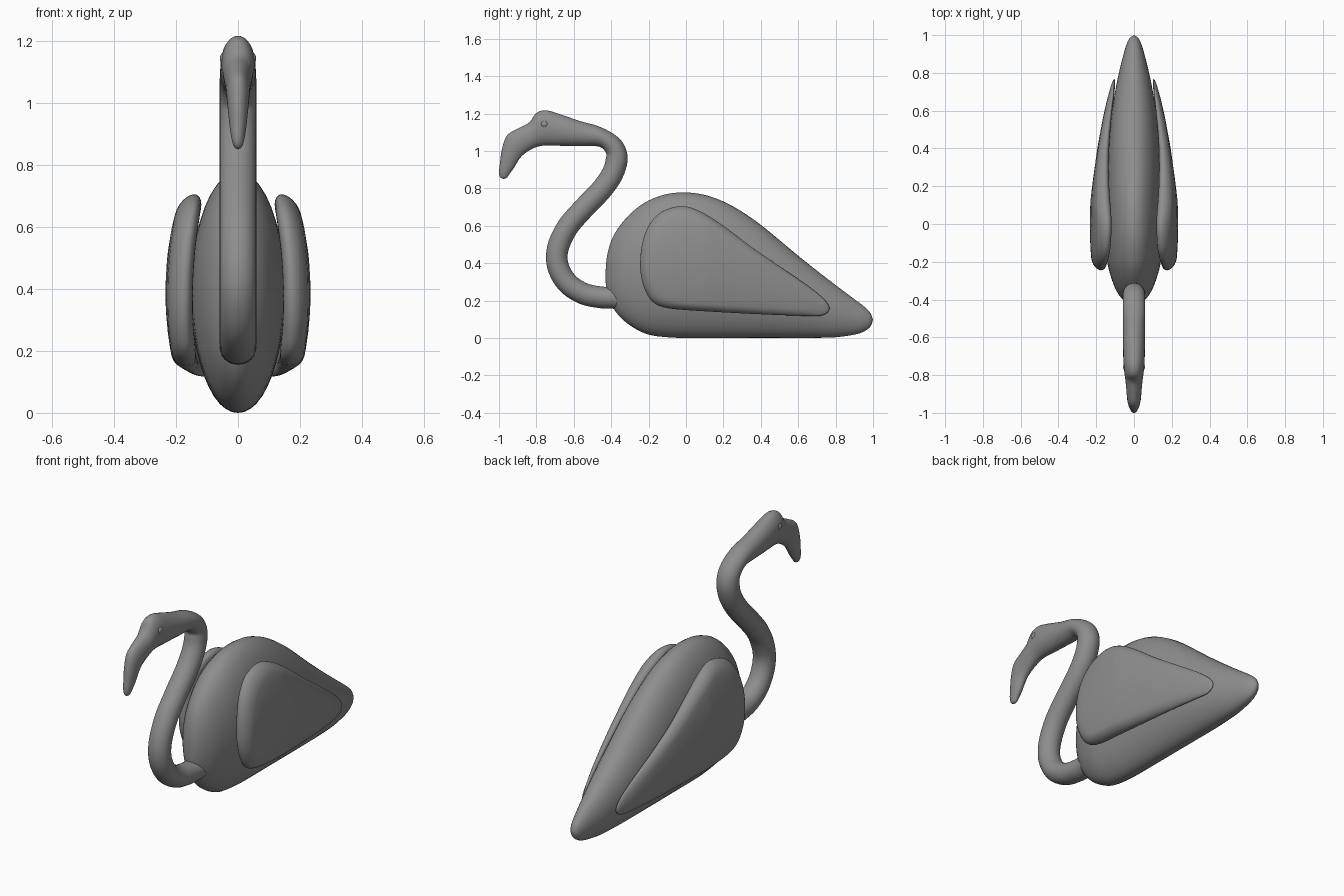
import bpy, bmesh, math

if "Cube" in bpy.data.objects:
    bpy.data.objects.remove(bpy.data.objects["Cube"])

# Dark grey used on every part
grey = bpy.data.materials.new("dark_grey")
grey.diffuse_color = (.27, .27, .27, 1)
grey.use_nodes = True
grey.node_tree.nodes["Principled BSDF"].inputs["Base Color"].default_value = grey.diffuse_color


def spline(pts, n, closed=False):
    """Catmull-Rom subdivision of tuples of any length."""
    out, m = [], len(pts)
    for i in range(m if closed else m - 1):
        ids = [i - 1, i, i + 1, i + 2]
        p = [pts[k % m] if closed else pts[min(max(k, 0), m - 1)] for k in ids]
        for s in range(n):
            t = s / n
            out.append(tuple(0.5 * (2 * b + (c - a) * t + (2 * a - 5 * b + 4 * c - d) * t * t
                                    + (3 * b - a - 3 * c + d) * t ** 3) for a, b, c, d in zip(*p)))
    return out if closed else out + [pts[-1]]


def skin(name, rings):
    """Join rings of points into a closed smooth skin."""
    bm = bmesh.new()
    rows = [[bm.verts.new(p) for p in r] for r in rings]
    n = len(rows[0])
    for a, b in zip(rows, rows[1:]):
        for i in range(n):
            j = (i + 1) % n
            bm.faces.new((a[i], a[j], b[j], b[i]))
    bmesh.ops.remove_doubles(bm, verts=bm.verts, dist=1e-5)
    bmesh.ops.recalc_face_normals(bm, faces=bm.faces)
    me = bpy.data.meshes.new(name)
    bm.to_mesh(me)
    bm.free()
    me.shade_smooth()
    me.materials.append(grey)
    ob = bpy.data.objects.new(name, me)
    bpy.context.collection.objects.link(ob)
    return ob


def ellipses(stations, n=40):
    """Rings from (top y, top z, bottom y, bottom z, half width)."""
    rings = []
    for ty, tz, by, bz, w in stations:
        r = []
        for i in range(n):
            a = 2 * math.pi * i / n
            c = math.cos(a)
            r.append((max(w, 0) * math.sin(a), (ty + by) / 2 + c * (ty - by) / 2,
                      (tz + bz) / 2 + c * (tz - bz) / 2))
        rings.append(r)
    return rings


def mirror(ob):
    ob.modifiers.new("mirror", 'MIRROR')


# Body: y, top z, bottom z, half width
body = spline([(-.43, .33, .33, 0), (-.425, .42, .25, .028), (-.40, .52, .178, .06),
               (-.35, .605, .11, .095), (-.28, .68, .055, .122), (-.2, .735, .018, .142),
               (-.1, .77, .004, .15), (0, .778, 0, .152), (.1, .765, 0, .151),
               (.2, .73, 0, .148), (.3, .675, 0, .143), (.4, .605, 0, .137), (.5, .523, 0, .128),
               (.6, .44, 0, .116), (.7, .36, .001, .1), (.8, .283, .004, .08), (.9, .208, .018, .055),
               (.95, .17, .034, .04), (.985, .135, .06, .023), (1, .097, .097, 0)], 4)
skin("body", ellipses([(y, t, y, b, w) for y, t, b, w in body]))


def body_x(y, z):
    """Slightly flattened half width of the body at a side-view point."""
    for a, b in zip(body, body[1:]):
        if a[0] <= y <= b[0]:
            f = (y - a[0]) / (b[0] - a[0])
            t, bt, w = (a[k] + f * (b[k] - a[k]) for k in (1, 2, 3))
            e = (z - (t + bt) / 2) / ((t - bt) / 2)
            return w * math.sqrt(max(0.02, 1 - .87 * e * e))
    return 0


# Wings: rounded pads that follow the body sides
outline = spline([(-.245, .40), (-.235, .5), (-.2, .6), (-.13, .675), (-.02, .705), (.08, .675),
                  (.2, .6), (.35, .487), (.5, .383), (.65, .28), (.74, .205), (.767, .155),
                  (.735, .123), (.66, .118), (.4, .127), (.1, .143), (-.1, .16), (-.18, .195),
                  (-.22, .26), (-.24, .33)], 4, True)
cy, cz = .12, .36
levels = [0, .25, .5, .7, .82, .87, .91, .945, .97, .988, .997, 1]
rings = []
for side, ss in ((1, levels), (-1, levels[-2::-1])):
    for s in ss:
        f = math.sqrt(max(0, 1 - (max(0, s - .82) / .18) ** 2))
        r = []
        for oy, oz in outline:
            y, z = cy + s * (oy - cy), cz + s * (oz - cz)
            thick = .08 - .05 * min(1, max(0, (y - .1) / .6))
            r.append((body_x(y, z) + .002 + thick * (.5 + .5 * side * f), y, z))
        rings.append(r)
mirror(skin("wings", rings))

# Neck: centre line of constant thickness
path = [(-.35, .215), (-.40, .215), (-.46, .218), (-.55, .238), (-.635, .295), (-.685, .385),
        (-.685, .48), (-.635, .59), (-.55, .69), (-.45, .795), (-.39, .885), (-.37, .965),
        (-.395, 1.03)]
neck = []
for i, (y, z) in enumerate(path):
    a, b = path[max(i - 1, 0)], path[min(i + 1, len(path) - 1)]
    dy, dz = b[0] - a[0], b[1] - a[1]
    k = .058 / math.hypot(dy, dz)
    neck.append((y + dz * k, z - dy * k, y - dz * k, z + dy * k, .059))
neck.insert(0, (-.335, .25, -.335, .18, .035))
neck.insert(0, (-.325, .215, -.325, .215, 0))
neck[-1] = (-.35, 1.06, -.428, .99, .059)

# Head and hooked beak continue from the neck
head = [(-.45, 1.125, -.465, 1.023, .059), (-.567, 1.16, -.567, 1.026, .058),
        (-.684, 1.2, -.68, 1.028, .057), (-.75, 1.217, -.74, 1.03, .055),
        (-.80, 1.203, -.775, 1.027, .051), (-.838, 1.153, -.81, 1.017, .046),
        (-.895, 1.122, -.85, .995, .041), (-.957, 1.083, -.882, .968, .037),
        (-.984, 1.01, -.905, .935, .032), (-.994, .94, -.922, .906, .027),
        (-1, .885, -.943, .878, .02), (-.992, .858, -.957, .858, .012),
        (-.974, .85, -.974, .85, 0)]
skin("neck_and_head", ellipses(spline(neck + head, 5), 32))

# Eyes
bpy.ops.mesh.primitive_uv_sphere_add(segments=20, ring_count=12, radius=.019)
eye = bpy.context.object
eye.name = "eyes"
for v in eye.data.vertices:
    v.co.x = v.co.x * .6 + .047
    v.co.y -= .757
    v.co.z += 1.143
eye.data.shade_smooth()
eye.data.materials.append(grey)
mirror(eye)
